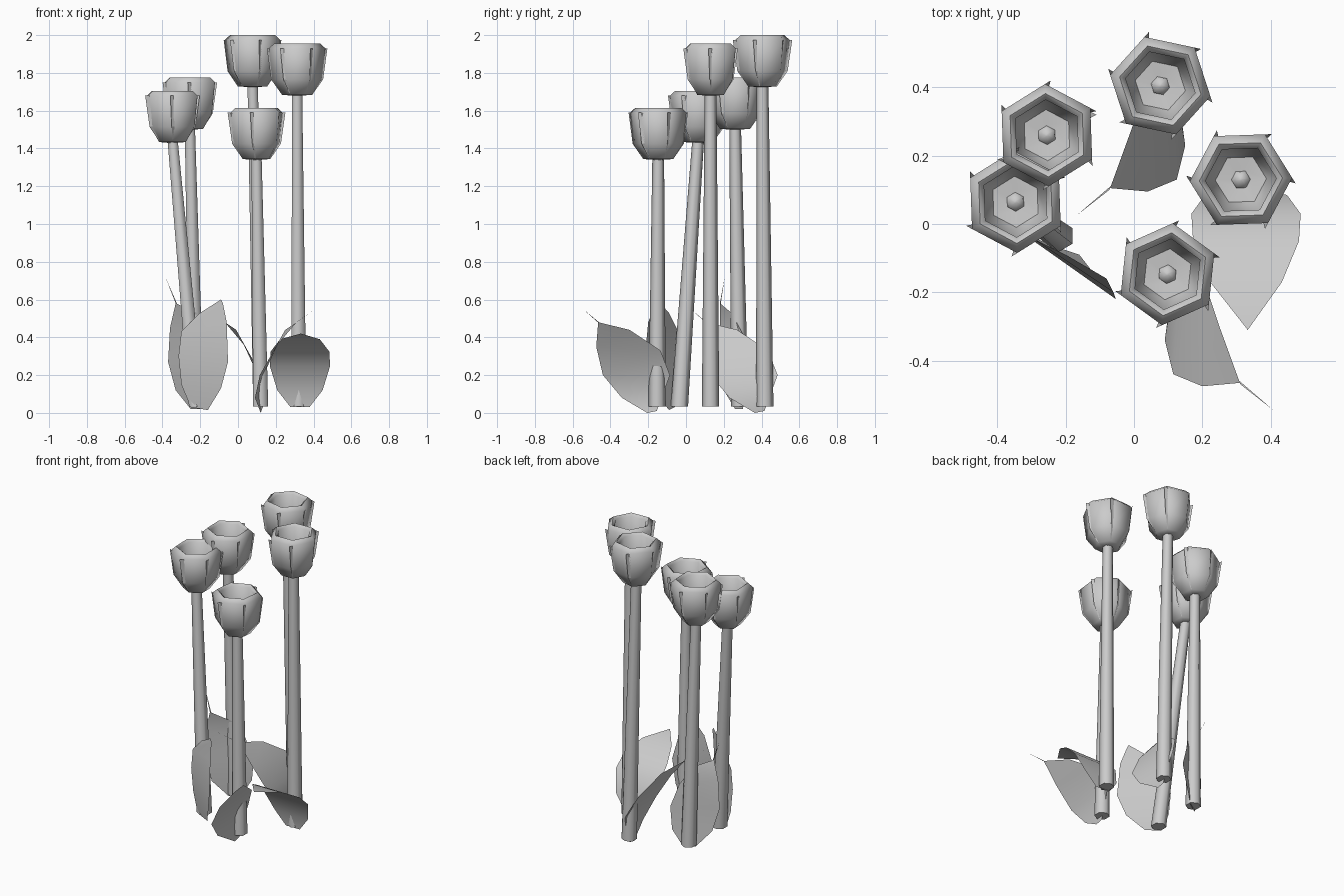
import bpy, math
from mathutils import Vector

if "Cube" in bpy.data.objects:
    bpy.data.objects.remove(bpy.data.objects["Cube"])


def make(name, verts, faces, smooth=None):
    me = bpy.data.meshes.new(name)
    me.from_pydata([tuple(v) for v in verts], [], faces)
    ob = bpy.data.objects.new(name, me)
    bpy.context.collection.objects.link(ob)
    if smooth:
        bpy.context.view_layer.objects.active = ob
        ob.select_set(True)
        bpy.ops.object.shade_smooth_by_angle(angle=math.radians(smooth))
        ob.select_set(False)
    return ob


def corner(r, z, phase, i):
    a = math.radians(phase + 60 * i)
    return Vector((r * math.cos(a), r * math.sin(a), z))


def lathe(name, profile, phase, centre):
    """Six-sided skin through (radius, height) pairs."""
    verts = [centre + corner(r, z, phase, i) for r, z in profile for i in range(6)]
    faces = [(k * 6 + i, k * 6 + (i + 1) % 6, k * 6 + 6 + (i + 1) % 6, k * 6 + 6 + i)
             for k in range(len(profile) - 1) for i in range(6)]
    faces.append(tuple(range(len(verts) - 6, len(verts))))
    return make(name, verts, faces, 62)


def stem(name, base, top):
    verts = [base + corner(0.046, 0, 30, i) for i in range(6)]
    verts += [top + corner(0.031, 0, 30, i) for i in range(6)]
    faces = [(i, (i + 1) % 6, 6 + (i + 1) % 6, 6 + i) for i in range(6)]
    faces += [tuple(range(5, -1, -1)), tuple(range(6, 12))]
    make(name, verts, faces, 65)


def bloom(name, centre, phase):
    # cup: outer wall, rolled rim, inner wall, floor and raised middle
    outer = [(0.03, -0.01), (0.08, -0.006), (0.132, 0.075), (0.15, 0.24)]
    inner = [(0.122, 0.265), (0.104, 0.25), (0.108, 0.12), (0.075, 0.035),
             (0.028, 0.03), (0.025, 0.04), (0.004, 0.05)]
    lathe(name + "_cup", outer + inner, phase, centre)
    # overlapping petal edges that overshoot each corner
    verts, faces = [], []
    for i in range(6):
        n = len(verts)
        for (r, z), over in zip(outer[1:], (0.0, 0.08, 0.13)):
            a, b = corner(r, z, phase, i + 1), corner(r, z, phase, i)
            verts += [centre + b + (a - b) * 0.05, centre + b + (b - a) * over]
        faces += [(n, n + 1, n + 3, n + 2), (n + 2, n + 3, n + 5, n + 4)]
    make(name + "_petal_edges", verts, faces)


def leaf(name, rows, tip, origin=(0, 0, 0), mirror=1):
    """Blade from left/right edge pairs, closed by a tip."""
    o = Vector(origin)
    pts = [p for row in rows for p in row] + [tip]
    verts = [o + Vector((p[0] * mirror, p[1], p[2])) for p in pts]
    n = len(verts) - 1
    faces = [(2 * k, 2 * k + 1, 2 * k + 3, 2 * k + 2) for k in range(len(rows) - 1)]
    faces.append((n - 2, n - 1, n))
    make(name, verts, faces, 40)


# stems and blooms: base x, y / bloom x, y, top z, rotation
flowers = [
    (0.12, 0.417, 0.077, 0.405, 2.00, -12),
    (0.322, 0.13, 0.313, 0.13, 1.955, 2),
    (0.12, -0.153, 0.098, -0.147, 1.615, 24),
    (-0.22, 0.285, -0.255, 0.26, 1.775, 32),
    (-0.22, -0.035, -0.347, 0.065, 1.705, 32),
]
for k, (bx, by, tx, ty, tz, phase) in enumerate(flowers, 1):
    centre = Vector((tx, ty, tz - 0.265))
    stem(f"stem_{k}", Vector((bx, by, 0.035)), centre + Vector((0, 0, 0.015)))
    bloom(f"bloom_{k}", centre, phase)

# sideways-bending leaves, mirrored between two stems
side = [((0, -0.05, 0), (0.0, 0.0, 0.01)),
        ((-0.03, -0.185, 0.08), (0.0, 0.03, 0.09)),
        ((-0.005, -0.285, 0.2), (0.015, 0.07, 0.2)),
        ((0.08, -0.32, 0.35), (0.075, 0.02, 0.33)),
        ((0.19, -0.31, 0.48), (0.13, -0.145, 0.44)),
        ((0.192, -0.315, 0.482), (0.187, -0.303, 0.477))]
side_tip = (0.288, -0.39, 0.55)
leaf("leaf_front", side, side_tip, (0.12, -0.155, 0))
leaf("leaf_back", side, side_tip, (0.12, 0.415, 0), -1)

# symmetric leaf arching to the front
arch = [(0.05, -0.03, 0.03), (0.12, -0.045, 0.12), (0.16, -0.1, 0.25),
        (0.155, -0.18, 0.325), (0.105, -0.3, 0.39)]
leaf("leaf_right", [((-w, y, z), (w, y, z)) for w, y, z in arch],
     (0.005, -0.44, 0.42), (0.328, 0.13, 0))

# steep leaves on the left pair of stems
leaf("leaf_left_front",
     [((-0.25, -0.06, 0.03), (-0.16, -0.09, 0.015)),
      ((-0.3, -0.035, 0.15), (-0.09, -0.18, 0.13)),
      ((-0.315, -0.035, 0.3), (-0.053, -0.22, 0.27)),
      ((-0.3, -0.04, 0.43), (-0.06, -0.2, 0.48)),
      ((-0.2, -0.09, 0.53), (-0.08, -0.16, 0.58))], (-0.09, -0.155, 0.6))
leaf("leaf_left_back",
     [((-0.25, 0.26, 0.02), (-0.19, 0.3, 0.02)),
      ((-0.33, 0.2, 0.12), (-0.13, 0.33, 0.13)),
      ((-0.37, 0.18, 0.27), (-0.11, 0.32, 0.27)),
      ((-0.36, 0.18, 0.45), (-0.16, 0.3, 0.42)),
      ((-0.33, 0.18, 0.58), (-0.22, 0.24, 0.53)),
      ((-0.332, 0.18, 0.585), (-0.322, 0.184, 0.577))], (-0.385, 0.205, 0.72))
